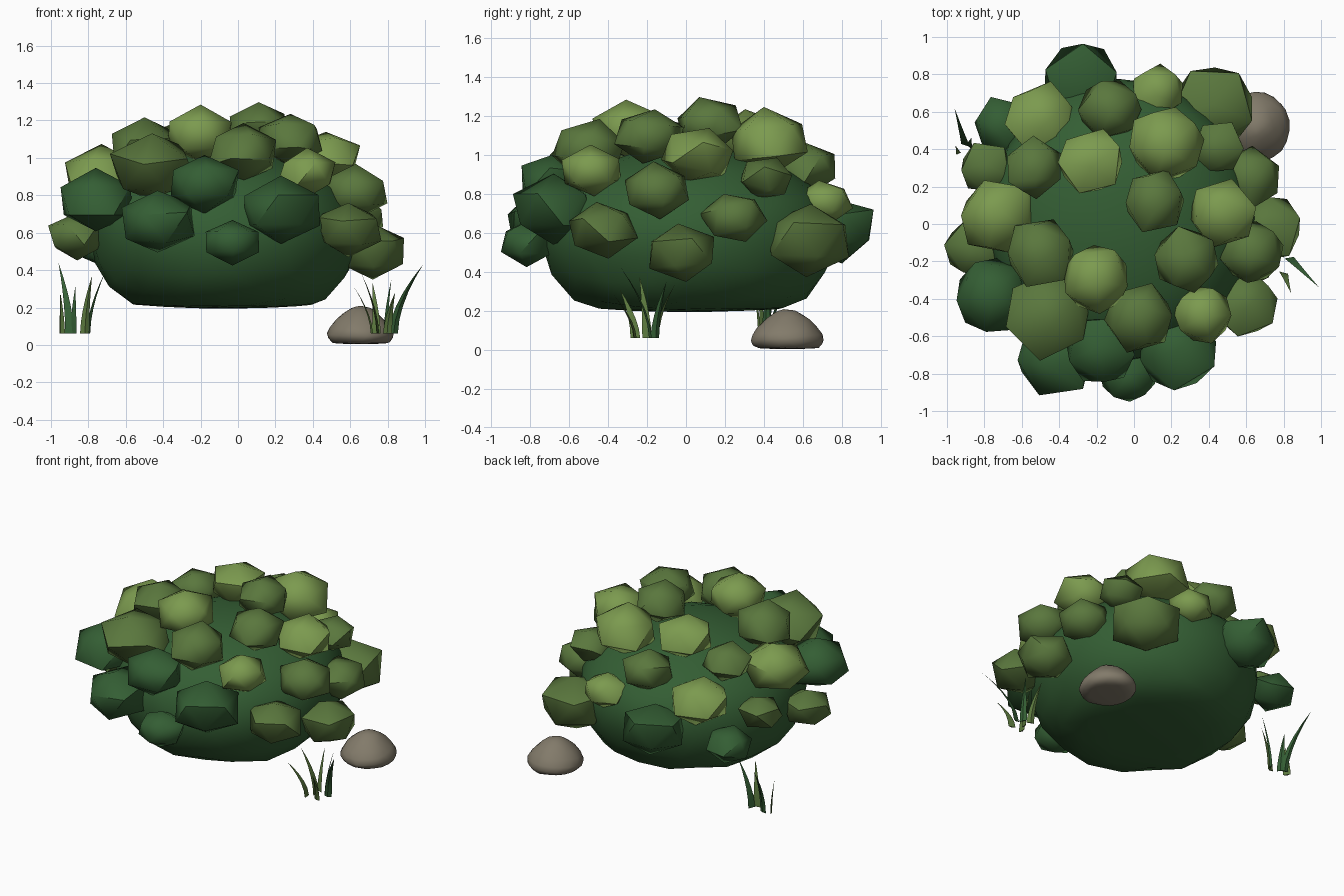
import bpy, bmesh, math, random
from mathutils import Vector, Matrix

if "Cube" in bpy.data.objects:
    bpy.data.objects.remove(bpy.data.objects["Cube"])

random.seed(4)


def material(name, rgb):
    m = bpy.data.materials.new(name)
    m.diffuse_color = (*rgb, 1)
    m.use_nodes = True
    m.node_tree.nodes["Principled BSDF"].inputs["Base Color"].default_value = m.diffuse_color
    return m


DARK = material("dark green", (0.034, 0.112, 0.034))
MID = material("moss green", (0.102, 0.185, 0.047))
LIGHT = material("light green", (0.200, 0.325, 0.078))
STONE = material("warm grey", (0.225, 0.197, 0.145))


def finish(bm, name, mat, angle):
    bmesh.ops.recalc_face_normals(bm, faces=bm.faces)
    me = bpy.data.meshes.new(name)
    bm.to_mesh(me)
    bm.free()
    ob = bpy.data.objects.new(name, me)
    bpy.context.collection.objects.link(ob)
    me.materials.append(mat)
    bpy.ops.object.select_all(action='DESELECT')
    ob.select_set(True)
    bpy.context.view_layer.objects.active = ob
    bpy.ops.object.shade_smooth_by_angle(angle=math.radians(angle))
    return ob


def blob(name, mat, centre, size, level, jitter, angle, up=None, down=None,
         taper=0, tilt=.25):
    """Jittered icosphere; up and down limit the height, taper narrows the top."""
    bm = bmesh.new()
    bmesh.ops.create_icosphere(bm, subdivisions=level, radius=1)
    turn = (Matrix.Rotation(random.uniform(-tilt, tilt), 3, 'X')
            @ Matrix.Rotation(random.uniform(0, 6.28), 3, 'Z'))
    for v in bm.verts:
        p = turn @ v.co * random.uniform(1 - jitter, 1 + jitter)
        narrow = 1 - taper * max(p.z, 0)
        p = Vector((p.x * size[0] * narrow, p.y * size[1] * narrow, p.z * size[2]))
        if up and p.z > 0:
            p.z *= up / size[2]
        if down and p.z < -down:
            p.z = -down + (p.z + down) * .15
        v.co = p + Vector(centre)
    return finish(bm, name, mat, angle)


# Bush body, flattened underneath
blob("bush_core", DARK, (-0.07, 0.02, 0.6), (0.72, 0.76, 0.55), 3, 0.015, 60,
     up=0.45, down=0.38)

# Leaf clumps: x, y, z, radius
dark_clumps = [
    (-.28, .77, .62, .21), (-.71, .53, .53, .145), (-.76, -.38, .77, .21),
    (-.43, -.72, .66, .21), (-.03, -.81, .55, .15), (.23, -.68, .72, .22),
    (-.18, -.67, .86, .19)]
mid_clumps = [
    (.42, .63, .565, .23), (-.13, .61, .93, .17), (-.53, .30, .98, .155),
    (-.79, .30, .69, .14), (-.50, -.15, 1.06, .19), (-.46, -.48, .95, .23),
    (.03, -.50, 1.03, .19), (.28, -.19, 1.10, .175), (.11, .12, 1.16, .17),
    (.45, .41, .88, .14), (.62, .25, .68, .165), (.72, -.02, .50, .18),
    (.63, -.15, .82, .175), (.59, -.43, .62, .18), (-.86, -.13, .58, .155)]
light_clumps = [
    (-.50, .56, .79, .195), (-.73, .04, .90, .21), (-.23, .33, 1.09, .18),
    (.17, .43, 1.07, .21), (-.20, -.29, 1.13, .185), (.47, .06, 1.00, .185),
    (.37, -.48, .92, .16), (.13, .71, .76, .145)]

for label, mat, clumps in (("dark", DARK, dark_clumps), ("mid", MID, mid_clumps),
                           ("light", LIGHT, light_clumps)):
    for i, (x, y, z, r) in enumerate(clumps):
        r *= 1.07
        blob(f"leaf_clump_{label}_{i + 1}", mat, (x, y, z), (r, r, r * .76), 1, .05, 48,
             tilt=.4)

# Rock with a flat underside and a narrow top
blob("rock", STONE, (.655, .52, .06), (.18, .19, .09), 3, .02, 50, up=.15, down=.05,
     taper=.35)


def blade(name, mat, base, tip, width):
    """Tapered grass blade bending outwards from base to tip."""
    bm = bmesh.new()
    a, b = Vector(base), Vector(tip)
    out = Vector((b.x - a.x, b.y - a.y, 0)).normalized()
    side = Vector((-out.y, out.x, 0))
    side = (side + out * .7).normalized()
    rings = []
    for k in range(5):
        t = k / 5
        p = Vector((a.x + (b.x - a.x) * t ** 1.7, a.y + (b.y - a.y) * t ** 1.7,
                    a.z + (b.z - a.z) * t))
        w = width * (1 - t ** 1.5) * .5
        rings.append([bm.verts.new(p + side * w), bm.verts.new(p - side * w),
                      bm.verts.new(p + side.cross(Vector((0, 0, 1))) * w * .4)])
    top = bm.verts.new(b)
    for lo, hi in zip(rings, rings[1:]):
        for j in range(3):
            n = (j + 1) % 3
            bm.faces.new((lo[j], lo[n], hi[n], hi[j]))
    for j in range(3):
        bm.faces.new((rings[-1][j], rings[-1][(j + 1) % 3], top))
    bm.faces.new(rings[0][::-1])
    finish(bm, name, mat, 35)


# Grass tufts: base x, base y, tip x, tip y, tip height, material
left_tuft = [
    (-.90, .42, -.96, .62, .44, DARK), (-.94, .40, -.95, .37, .28, MID),
    (-.88, .41, -.87, .46, .31, DARK), (-.82, .38, -.78, .34, .37, MID),
    (-.80, .41, -.71, .43, .39, DARK)]
right_tuft = [
    (.83, -.18, .99, -.34, .43, DARK), (.80, -.26, .84, -.37, .28, MID),
    (.79, -.16, .82, -.10, .35, DARK), (.75, -.20, .66, -.24, .38, MID),
    (.72, -.26, .62, -.34, .31, MID), (.74, -.15, .72, -.06, .33, MID)]
for label, tuft in (("left", left_tuft), ("right", right_tuft)):
    for i, (x, y, tx, ty, tz, mat) in enumerate(tuft):
        blade(f"grass_blade_{label}_{i + 1}", mat, (x, y, .06), (tx, ty, tz), .05)
